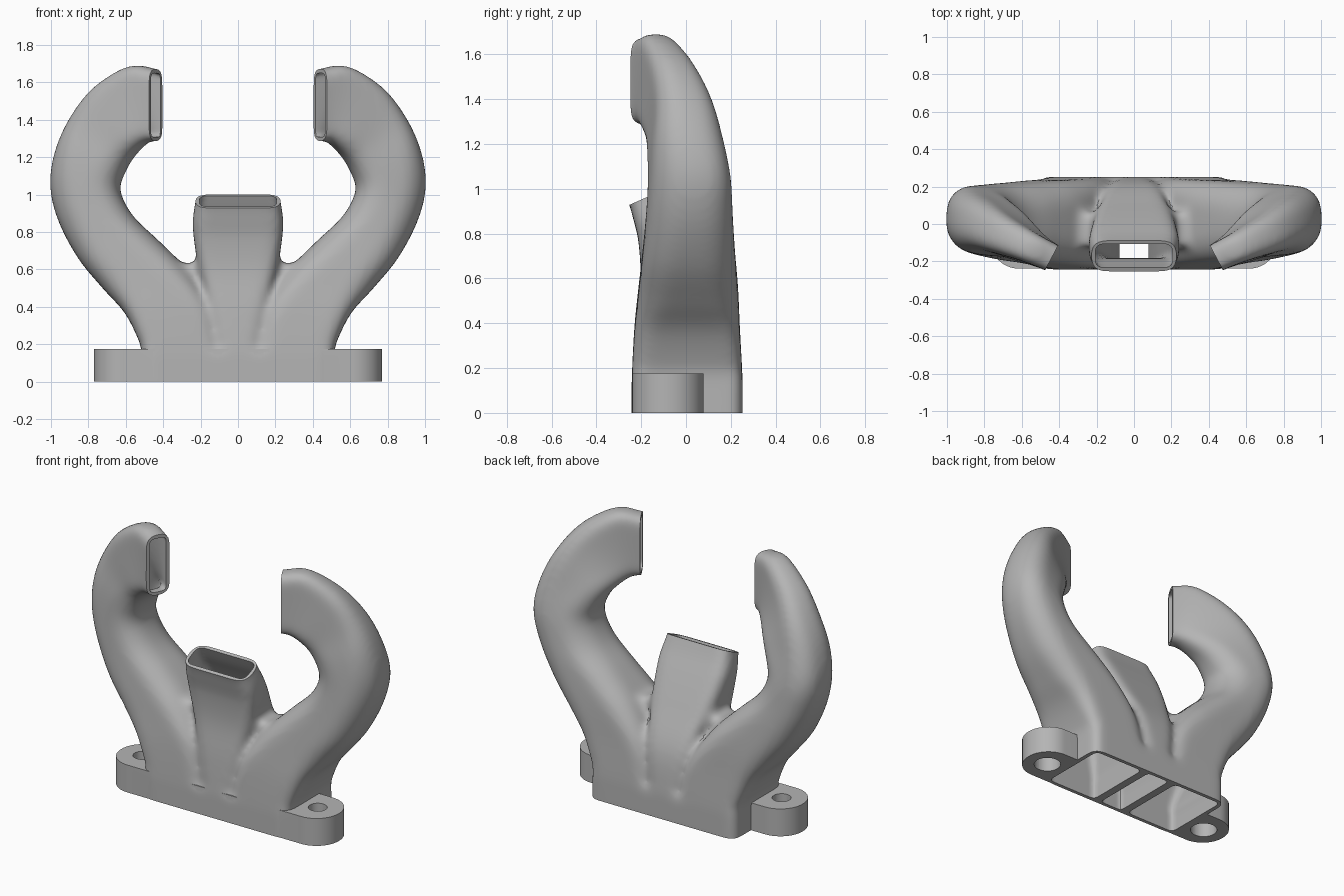
import bpy, bmesh
from math import sin, cos, pi, radians
from mathutils import Vector, Matrix

if "Cube" in bpy.data.objects:
    bpy.data.objects.remove(bpy.data.objects["Cube"])

grey = bpy.data.materials.new("plain grey")
grey.use_nodes = True
COLOUR = (0.46, 0.46, 0.46, 1)
grey.diffuse_color = COLOUR
grey.node_tree.nodes["Principled BSDF"].inputs["Base Color"].default_value = COLOUR


def make(name, bm):
    bmesh.ops.recalc_face_normals(bm, faces=bm.faces)
    mesh = bpy.data.meshes.new(name)
    bm.to_mesh(mesh)
    bm.free()
    mesh.materials.append(grey)
    ob = bpy.data.objects.new(name, mesh)
    bpy.context.collection.objects.link(ob)
    return ob


def rounded(a, b, r, n=6):
    """Outline of a rounded rectangle with half sizes a and b."""
    r = min(r, a * 0.98, b * 0.98)
    pts = []
    for q, (sx, sy) in enumerate(((1, 1), (-1, 1), (-1, -1), (1, -1))):
        for i in range(n + 1):
            t = (q + i / n) * pi / 2
            pts.append((sx * (a - r) + r * cos(t), sy * (b - r) + r * sin(t)))
    return pts


def skin(name, rings):
    """Closed tube through rings of points."""
    bm = bmesh.new()
    vs = [[bm.verts.new(p) for p in ring] for ring in rings]
    n = len(vs[0])
    for lo, hi in zip(vs, vs[1:]):
        for i in range(n):
            bm.faces.new((lo[i], lo[(i + 1) % n], hi[(i + 1) % n], hi[i]))
    bm.faces.new(vs[0])
    bm.faces.new(vs[-1])
    return make(name, bm)


def spline(keys, steps=6):
    """Catmull-Rom interpolation of section parameters."""
    out = []
    for i in range(len(keys) - 1):
        quad = [keys[max(i - 1, 0)], keys[i], keys[i + 1], keys[min(i + 2, len(keys) - 1)]]
        for s in range(steps):
            t = s / steps
            out.append([0.5 * (2 * b + (c - a) * t + (2 * a - 5 * b + 4 * c - d) * t * t
                               + (3 * b - a - 3 * c + d) * t ** 3) for a, b, c, d in zip(*quad)])
    return out + [keys[-1]]


def duct(name, keys, frame, axis, wall=0, mirror=1):
    """Loft of rounded sections, run on below the floor and past the mouth."""
    rings = []
    for k in spline(keys):
        c, u, v, a, b, r = frame(k)
        rings.append([c + u * x + v * y for x, y in
                      rounded(a - wall, b - wall, max(r - wall, 0.02))])
    rings.append([p + axis * 0.08 for p in rings[-1]])
    rings.insert(0, [Vector((p.x, p.y, -0.08)) for p in rings[0]])
    return skin(name, [[Vector((p.x * mirror, p.y, p.z)) for p in ring] for ring in rings])


# Side duct sections: inner x y z, outer x y z, depth, turn, corner radius
SIDE = [
    (.11, .005, .10, .51, .005, .10, .492, 0, .05),
    (.11, .005, .18, .515, .005, .18, .492, 0, .06),
    (.15, .005, .40, .60, .005, .36, .47, 0, .09),
    (.275, .01, .60, .715, .01, .49, .445, 0, .13),
    (.42, .01, .75, .855, .015, .66, .415, 0, .15),
    (.56, .00, .885, .965, .03, .87, .385, 0, .16),
    (.63, -.015, 1.02, 1.005, .045, 1.06, .36, 3, .15),
    (.61, -.04, 1.11, .97, .035, 1.25, .32, 9, .13),
    (.57, -.075, 1.19, .88, .015, 1.43, .265, 16, .10),
    (.52, -.125, 1.25, .75, -.04, 1.585, .21, 23, .075),
    (.475, -.16, 1.285, .57, -.12, 1.69, .165, 27, .055),
    (.44, -.18, 1.285, .44, -.18, 1.67, .15, 28, .045)]
SIDE_AXIS = Vector((-cos(radians(28)), -sin(radians(28)), 0))


def side_frame(k):
    p, q = Vector(k[0:3]), Vector(k[3:6])
    t = radians(k[7])
    return (p + q) / 2, (q - p).normalized(), Vector((-sin(t), cos(t), 0)), (q - p).length / 2, k[6] / 2, k[8]


# Middle duct sections: y, z, width, depth, tilt, corner radius
MIDDLE = [
    (.005, .10, .20, .49, 0, .04),
    (.005, .18, .20, .49, 0, .04),
    (-.005, .40, .29, .44, 4, .05),
    (-.05, .62, .42, .31, 10, .07),
    (-.105, .80, .48, .225, 18, .07),
    (-.142, .89, .48, .195, 22, .065),
    (-.17, .965, .452, .178, 24, .06)]
MIDDLE_AXIS = Vector((0, -sin(radians(24)), cos(radians(24))))


def middle_frame(k):
    t = radians(k[4])
    return Vector((0, k[0], k[1])), Vector((1, 0, 0)), Vector((0, cos(t), sin(t))), k[2] / 2, k[3] / 2, k[5]


def prism(name, outline, z0, z1):
    return skin(name, [[Vector((x, y, z)) for x, y in outline] for z in (z0, z1)])


def shifted(pts, dx, dy):
    return [(x + dx, y + dy) for x, y in pts]


def apply(ob, kind, **settings):
    mod = ob.modifiers.new(kind, kind)
    for key, value in settings.items():
        setattr(mod, key, value)
    bpy.context.view_layer.objects.active = ob
    bpy.ops.object.modifier_apply(modifier=mod.name)


def combine(ob, other, operation):
    apply(ob, 'BOOLEAN', object=other, operation=operation, solver='EXACT')
    bpy.data.objects.remove(other)


def mouth_cutter(centre, axis, size):
    """Block that trims a duct flat at its mouth."""
    bm = bmesh.new()
    bmesh.ops.create_cube(bm, size=1)
    turn = axis.to_track_quat('Z', 'Y').to_matrix().to_4x4()
    place = Matrix.Translation(centre + axis * 0.1) @ turn @ Matrix.Diagonal((*size, 0.2, 1))
    bmesh.ops.transform(bm, matrix=place, verts=bm.verts)
    return make("mouth_cutter", bm)


# Outer skin of the three ducts and their foot, blended together
body = duct("duct_manifold", MIDDLE, middle_frame, MIDDLE_AXIS)
combine(body, prism("web", shifted(rounded(.34, .09, .03), 0, -.03), -.05, .63), 'UNION')
combine(body, prism("foot", shifted(rounded(.515, .2475, .05), 0, .005), -.09, .17), 'UNION')
for m in (1, -1):
    combine(body, duct("side_duct", SIDE, side_frame, SIDE_AXIS, mirror=m), 'UNION')
for voxel, rounds in ((.016, 14), (.0165, 10)):
    apply(body, 'REMESH', mode='VOXEL', voxel_size=voxel)
    apply(body, 'SMOOTH', factor=0.5, iterations=rounds)

# Trim the floor and the mouths flat
combine(body, prism("floor_cutter", rounded(1, .6, .1), -.3, 0), 'DIFFERENCE')
combine(body, mouth_cutter(Vector((0, -.17, .965)), MIDDLE_AXIS, (.7, .5)), 'DIFFERENCE')
for m in (1, -1):
    axis = Vector((SIDE_AXIS.x * m, SIDE_AXIS.y, 0))
    combine(body, mouth_cutter(Vector((.44 * m, -.18, 1.48)), axis, (.6, .6)), 'DIFFERENCE')

# Mounting ears with stepped screw holes
ears = prism("ears", shifted(rounded(.77, .159, .158, 12), 0, -.08), 0, .175)
for m in (1, -1):
    for radius, top in ((.055, .3), (.08, .12)):
        hole = prism("hole", shifted(rounded(radius, radius, radius, 8), .62 * m, -.08), -.05, top)
        combine(ears, hole, 'DIFFERENCE')
combine(body, ears, 'UNION')

# Hollow passages
passages = [duct("passage", MIDDLE, middle_frame, MIDDLE_AXIS, .02)]
passages += [duct("passage", SIDE, side_frame, SIDE_AXIS, .022, m) for m in (1, -1)]
for passage in passages:
    apply(passage, 'REMESH', mode='VOXEL', voxel_size=.014)
    combine(body, passage, 'DIFFERENCE')

bpy.ops.object.select_all(action='DESELECT')
body.select_set(True)
bpy.context.view_layer.objects.active = body
bpy.ops.object.shade_smooth_by_angle(angle=radians(35))
